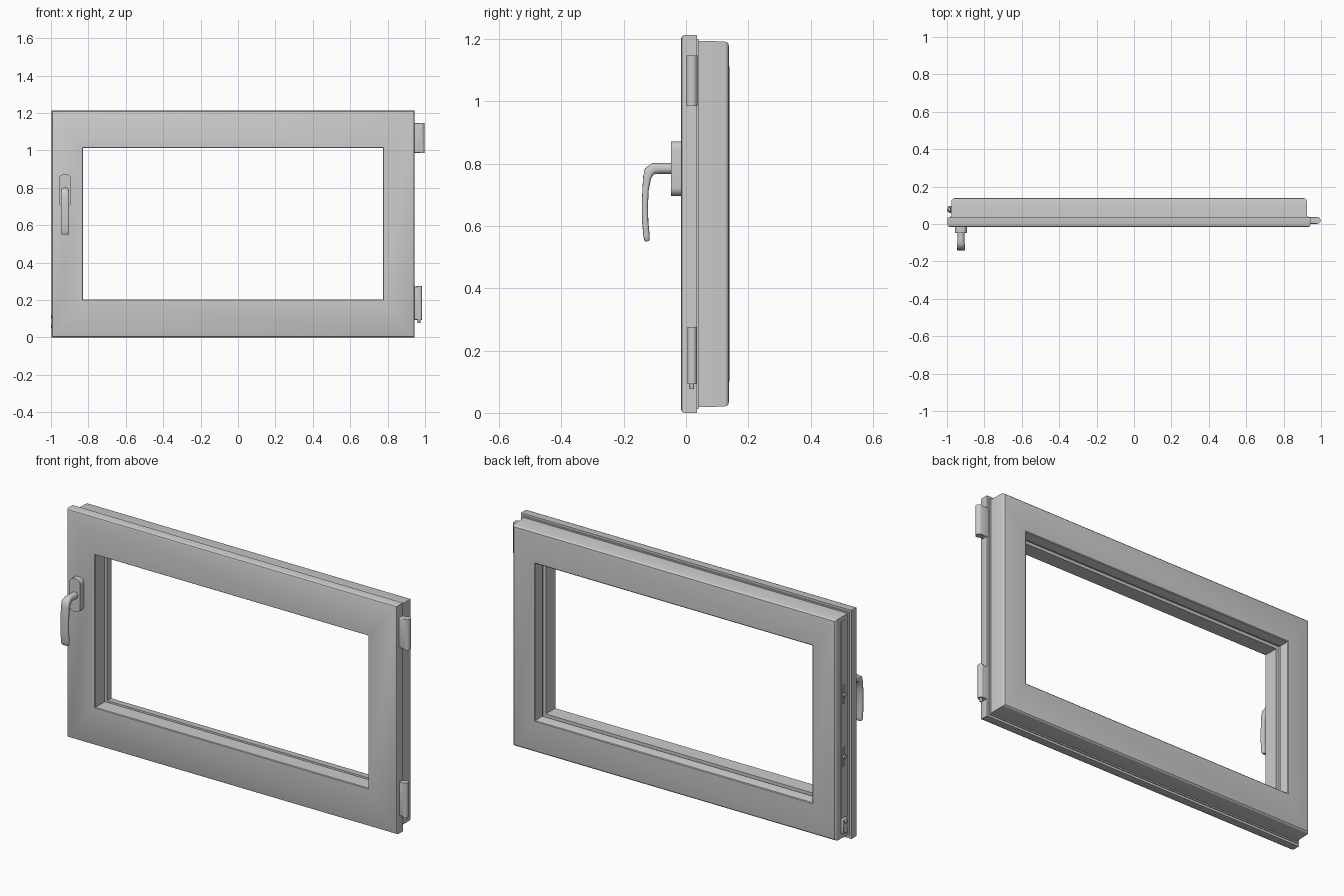
import bpy, bmesh, math
from mathutils import Vector

if "Cube" in bpy.data.objects:
    bpy.data.objects.remove(bpy.data.objects["Cube"])

# overall frame rectangle and glass opening (x0, x1, z0, z1)
OUT = (-0.996, 0.944, 0.0, 1.213)
INN = (-0.828, 0.776, 0.202, 1.012)


def finish(name, bm, angle=35):
    bmesh.ops.recalc_face_normals(bm, faces=bm.faces)
    me = bpy.data.meshes.new(name)
    bm.to_mesh(me)
    bm.free()
    ob = bpy.data.objects.new(name, me)
    bpy.context.collection.objects.link(ob)
    bpy.context.view_layer.objects.active = ob
    bpy.ops.object.select_all(action='DESELECT')
    ob.select_set(True)
    bpy.ops.object.shade_smooth_by_angle(angle=math.radians(angle))
    return ob


def skin(bm, rings, closed):
    """Bridge equal vertex rings with quads."""
    n, m = len(rings), len(rings[0])
    for i in range(n if closed else n - 1):
        a, b = rings[i], rings[(i + 1) % n]
        for j in range(m):
            k = (j + 1) % m
            bm.faces.new((a[j], a[k], b[k], b[j]))


def box(name, lo, hi, bevel=0.0, axis=None):
    """Box; bevels all edges, or only those parallel to axis."""
    bm = bmesh.new()
    bmesh.ops.create_cube(bm, size=1)
    for v in bm.verts:
        v.co = Vector([(lo[i] + hi[i]) / 2 + v.co[i] * (hi[i] - lo[i]) for i in range(3)])
    if bevel:
        edges = [e for e in bm.edges if axis is None
                 or abs(e.verts[0].co[axis] - e.verts[1].co[axis]) > 1e-5]
        bmesh.ops.bevel(bm, geom=edges, offset=bevel, segments=6 if axis is not None else 3,
                        profile=0.5, affect='EDGES')
    return finish(name, bm)


def rod(name, p0, p1, r):
    bm = bmesh.new()
    p0, p1 = Vector(p0), Vector(p1)
    d = p1 - p0
    mat = d.to_track_quat('Z', 'Y').to_matrix().to_4x4()
    mat.translation = (p0 + p1) / 2
    bmesh.ops.create_cone(bm, cap_ends=True, segments=24, radius1=r, radius2=r,
                          depth=d.length, matrix=mat)
    return finish(name, bm)


# sash frame: one profile swept round the four mitred corners
# ('o' = inset from outer edge, 'i' = growth outward from the opening, depth y)
profile = [
    ('i', 0.0, -0.012), ('i', 0.003, -0.016),
    ('o', 0.010, -0.016), ('o', 0.004, -0.013), ('o', 0.0, -0.005),
    ('o', 0.0, 0.035), ('o', 0.012, 0.035), ('o', 0.012, 0.040), ('o', 0.019, 0.040),
    ('o', 0.020, 0.122), ('o', 0.022, 0.130), ('o', 0.028, 0.136), ('o', 0.036, 0.138),
    ('i', 0.016, 0.140), ('i', 0.012, 0.137),
    ('i', 0.004, 0.098), ('i', 0.004, 0.090),
    ('i', 0.016, 0.090), ('i', 0.016, 0.068), ('i', 0.0, 0.068),
]
bm = bmesh.new()
rings = []
for cx, cz in ((0, 2), (1, 2), (1, 3), (0, 3)):
    sx, sz = (1 if cx == 0 else -1), (1 if cz == 2 else -1)
    ring = []
    for side, d, y in profile:
        rect, s = (OUT, d) if side == 'o' else (INN, -d)
        ring.append(bm.verts.new((rect[cx] + sx * s, y, rect[cz] + sz * s)))
    rings.append(ring)
skin(bm, rings, True)
finish("sash_frame", bm, 30)

# handle base plate
box("handle_plate", (-0.957, -0.048, 0.697), (-0.893, -0.014, 0.872), 0.026, 1)

# handle lever: rounded sections lofted along a bent path (y, z, half width, half thickness)
path = [(-0.046, 0.785, 0.018, 0.018), (-0.085, 0.785, 0.018, 0.018),
        (-0.105, 0.784, 0.020, 0.018), (-0.118, 0.775, 0.022, 0.017),
        (-0.125, 0.755, 0.022, 0.013), (-0.130, 0.715, 0.022, 0.010),
        (-0.132, 0.665, 0.022, 0.010), (-0.131, 0.615, 0.022, 0.010),
        (-0.127, 0.570, 0.022, 0.010), (-0.1255, 0.556, 0.021, 0.009),
        (-0.125, 0.551, 0.017, 0.006)]
bm = bmesh.new()
rings = []
for i, (y, z, hw, ht) in enumerate(path):
    a, b = path[max(i - 1, 0)], path[min(i + 1, len(path) - 1)]
    t = Vector((0, b[0] - a[0], b[1] - a[1])).normalized()
    nrm = Vector((0, -t.z, t.y))
    power = 1.0 if i < 2 else (0.75 if i == 2 else 0.5)
    ring = []
    for k in range(24):
        ang = math.tau * k / 24
        c, s = math.cos(ang), math.sin(ang)
        u = math.copysign(abs(c) ** power, c) * hw
        w = math.copysign(abs(s) ** power, s) * ht
        ring.append(bm.verts.new(Vector((-0.925 + u, y, z)) + nrm * w))
    rings.append(ring)
skin(bm, rings, False)
bm.faces.new(rings[0])
bm.faces.new(rings[-1])
finish("handle_lever", bm, 50)

# upper hinge: leaf and knuckle
box("upper_hinge_leaf", (0.935, 0.001, 0.987), (0.982, 0.037, 1.146), 0.004)
rod("upper_hinge_knuckle", (0.980, 0.019, 0.985), (0.980, 0.019, 1.147), 0.018)

# lower hinge: leaf, knuckle and pin
box("lower_hinge_leaf", (0.935, 0.006, 0.094), (0.970, 0.034, 0.272), 0.003)
rod("lower_hinge_knuckle", (0.970, 0.020, 0.092), (0.970, 0.020, 0.275), 0.015)
rod("lower_hinge_pin", (0.968, 0.019, 0.076), (0.968, 0.019, 0.100), 0.007)

# locking hardware on the handle side
box("lock_rail", (-0.980, 0.064, 0.045), (-0.973, 0.094, 1.170))
for i, z in enumerate((0.45, 0.78)):
    rod(f"lock_cam_{i + 1}", (-0.976, 0.078, z), (-0.991, 0.078, z), 0.011)
    box(f"lock_slide_{i + 1}", (-0.984, 0.069, z - 0.05), (-0.976, 0.089, z + 0.05), 0.002)
box("lock_lifter", (-0.992, 0.060, 0.045), (-0.976, 0.096, 0.125), 0.004)
for i, z in enumerate((0.06, 0.11)):
    rod(f"lifter_pin_{i + 1}", (-0.985, 0.078, z), (-1.0, 0.078, z), 0.010)
